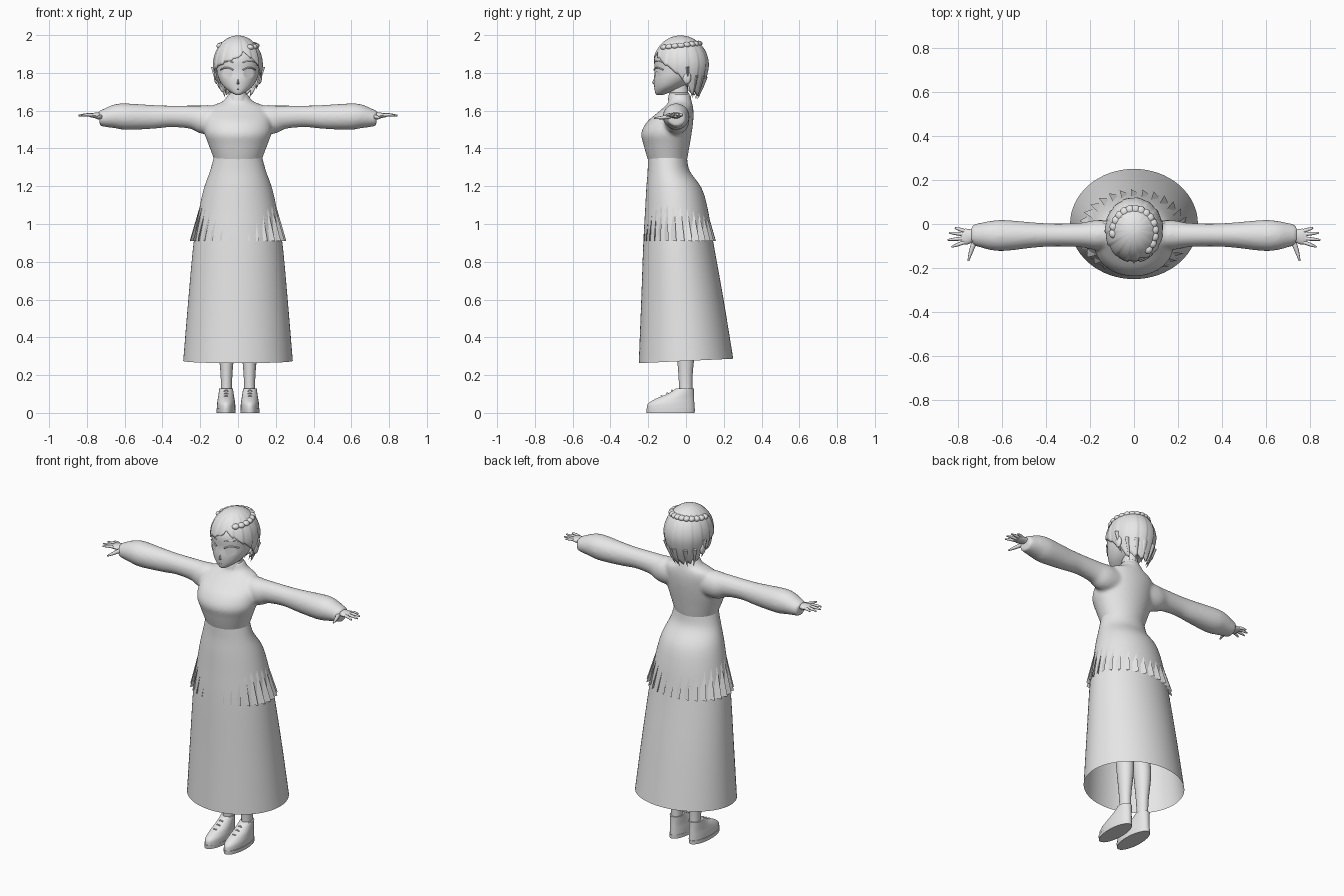
import bpy, bmesh, math
from mathutils import Vector

cube = bpy.data.objects.get("Cube")
if cube:
    bpy.data.objects.remove(cube, do_unlink=True)

grey = bpy.data.materials.new("plain grey")
grey.use_nodes = True
COLOR = (0.8, 0.8, 0.8, 1)
grey.diffuse_color = COLOR
grey.node_tree.nodes["Principled BSDF"].inputs["Base Color"].default_value = COLOR


def finish(name, bm, smooth=True):
    bmesh.ops.recalc_face_normals(bm, faces=bm.faces)
    me = bpy.data.meshes.new(name)
    bm.to_mesh(me)
    bm.free()
    me.materials.append(grey)
    ob = bpy.data.objects.new(name, me)
    bpy.context.collection.objects.link(ob)
    if smooth:
        bpy.ops.object.select_all(action='DESELECT')
        ob.select_set(True)
        bpy.context.view_layer.objects.active = ob
        bpy.ops.object.shade_smooth_by_angle(angle=math.radians(50))
    return ob


def spline(rows, n):
    """Catmull-Rom interpolation through rows of numbers."""
    out = []
    for i in range(len(rows) - 1):
        a, b, c, d = (rows[max(0, min(len(rows) - 1, i + k))] for k in (-1, 0, 1, 2))
        for j in range(n):
            t = j / n
            out.append([q + .5 * t * (r - p + t * (2*p - 5*q + 4*r - s + t * (3*(q - r) + s - p)))
                        for p, q, r, s in zip(a, b, c, d)])
    return out + [list(rows[-1])]


def skin(bm, rings, caps=True, wrap=True):
    vs = [[bm.verts.new(p) for p in r] for r in rings]
    n = len(vs[0])
    for a, b in zip(vs, vs[1:]):
        for i in range(n if wrap else n - 1):
            j = (i + 1) % n
            bm.faces.new((a[i], a[j], b[j], b[i]))
    if caps:
        bm.faces.new(vs[0])
        bm.faces.new(vs[-1])


def loft(name, rows, x=0, sides=40, n=5, caps=True, tilt=0):
    """Stack of ellipses: height, half width, front y, back y."""
    rings = []
    for z, w, f, b in spline(rows, n):
        ring = []
        for i in range(sides):
            a = math.tau * i / sides
            y = (f + b) / 2 + (b - f) / 2 * math.sin(a)
            ring.append((x + w * math.cos(a), y, z + tilt * y * max(0, 1 - z)))
        rings.append(ring)
    bm = bmesh.new()
    skin(bm, rings, caps)
    return finish(name, bm)


def tube(name, rows, sides=12, n=4):
    """Swept ellipse: x, y, z, side radius, upright radius."""
    pts = spline(rows, n)
    rings = []
    for i, p in enumerate(pts):
        d = Vector(pts[min(i + 1, len(pts) - 1)][:3]) - Vector(pts[max(i - 1, 0)][:3])
        d.normalize()
        u = d.cross(Vector((0, 1, 0)) if abs(d.z) > .9 else Vector((0, 0, 1))).normalized()
        v = u.cross(d)
        rings.append([Vector(p[:3]) + u * p[3] * math.cos(math.tau * k / sides)
                      + v * p[4] * math.sin(math.tau * k / sides) for k in range(sides)])
    bm = bmesh.new()
    skin(bm, rings)
    return finish(name, bm)


def ball(name, loc, size):
    bm = bmesh.new()
    bmesh.ops.create_uvsphere(bm, u_segments=16, v_segments=10, radius=1)
    for v in bm.verts:
        v.co = Vector(loc) + Vector(c * s for c, s in zip(v.co, size))
    return finish(name, bm)


# long skirt, open at the hem
loft("skirt", [(.275, .29, -.25, .25), (.6, .263, -.237, .198), (.9, .235, -.226, .145),
               (1.08, .205, -.216, .115), (1.19, .18, -.21, .082), (1.28, .148, -.203, .02),
               (1.35, .129, -.202, .005)], sides=64, caps=False, tilt=.065)

# bodice and puffed sleeves, blended into one surface
bodice = loft("bodice", [(1.31, .118, -.19, 0), (1.35, .13, -.205, .008), (1.42, .156, -.225, .02),
                         (1.48, .177, -.237, .03), (1.54, .178, -.207, .038), (1.59, .17, -.15, .04),
                         (1.625, .14, -.11, .036), (1.65, .08, -.092, .03), (1.69, .05, -.088, .02)])
parts = [bodice]
for s in (-1, 1):
    parts.append(tube("sleeve", [(s * x, y, z, ry, rz) for x, y, z, ry, rz in (
        (.06, -.045, 1.555, .06, .07), (.17, -.05, 1.552, .068, .078), (.24, -.05, 1.565, .056, .063),
        (.35, -.05, 1.57, .052, .057), (.45, -.05, 1.567, .057, .063), (.58, -.052, 1.568, .07, .07),
        (.64, -.052, 1.57, .068, .066), (.70, -.05, 1.562, .055, .05), (.735, -.05, 1.558, .046, .04))], 24))
bpy.ops.object.select_all(action='DESELECT')
for p in parts:
    p.select_set(True)
bpy.context.view_layer.objects.active = bodice
bpy.ops.object.join()
remesh = bodice.modifiers.new("blend", 'REMESH')
remesh.mode = 'VOXEL'
remesh.voxel_size = .009
remesh.use_smooth_shade = True
relax = bodice.modifiers.new("relax", 'SMOOTH')
relax.factor = .5
relax.iterations = 7

# pleated overskirt that pokes through the skirt as narrow fins
bm = bmesh.new()
PLEATS = 30
rings = []
for t in (0, .5, 1):
    ring = []
    for i in range(PLEATS * 2):
        a = math.tau * (i // 2 + (.12 if i % 2 else .75)) / PLEATS
        out = (.014 if i % 2 == 0 else -.022) * t - .006 * (1 - t)
        out += .008 * t * abs(math.cos(a)) - .012 * max(0, -math.sin(a)) ** 4
        w, d = .186 + .048 * t + out, .15 + .034 * t + out
        ring.append((w * math.cos(a), -.06 + .02 * t + d * math.sin(a), 1.17 - .26 * t))
    rings.append(ring)
skin(bm, rings, caps=False)
finish("pleated_overskirt", bm, smooth=False)

# neck, collar and head
loft("neck", [(1.64, .05, -.09, .02), (1.69, .042, -.085, .012), (1.77, .042, -.08, .012)], sides=24)
loft("collar", [(1.655, .056, -.096, .026), (1.69, .047, -.09, .017), (1.695, .044, -.087, .014)], sides=24)
loft("head", [(1.684, .012, -.155, -.12), (1.695, .035, -.163, -.09), (1.725, .074, -.168, -.02),
              (1.765, .1, -.17, .04), (1.81, .112, -.166, .066), (1.88, .116, -.166, .08),
              (1.94, .09, -.13, .06), (1.965, .04, -.09, .02)], sides=48)


def face_y(x, z):
    return -.05 - .119 * math.sqrt(max(0, 1 - (x / .113) ** 2))


# facial features
bm = bmesh.new()
tip = bm.verts.new((0, -.181, 1.748))
base = [bm.verts.new(p) for p in ((-.011, -.163, 1.742), (0, -.165, 1.735), (.011, -.163, 1.742), (0, -.16, 1.79))]
for i in range(4):
    bm.faces.new((tip, base[i], base[(i + 1) % 4]))
finish("nose", bm)
tube("mouth", [(x, -.167 + abs(x) * .3, 1.715 + abs(x) * .1, .002, .002) for x in (-.016, 0, .016)], 8)
for s in (-1, 1):
    side = "left" if s > 0 else "right"
    for label, r, lift in (("eye", .027, .002), ("pupil", .014, .005)):
        bm = bmesh.new()
        ring = []
        for k in range(20):
            a = math.tau * k / 20
            x, z = .056 + r * math.cos(a), 1.797 + r * math.sin(a)
            ring.append(bm.verts.new((s * x, face_y(x, z) - lift, z)))
        bm.faces.new(ring)
        finish(side + "_" + label, bm)
    for label, z0, rise, r in (("lashes", 1.812, .016, .004), ("eyebrow", 1.852, .012, .0025)):
        tube(side + "_" + label, [(s * x, face_y(x, z0) - .003, z0 + rise * math.sin(math.pi * (x - .02) / .08),
                                   r, r) for x in (.026, .045, .065, .08, .092)], 8)
    ball(side + "_ear", (s * .114, .005, 1.775), (.013, .022, .034))

# hair cap: the hem height follows the angle around the head, 0 being the front
HEM = [(-180, 1.7), (-120, 1.71), (-98, 1.77), (-72, 1.825), (0, 1.885), (15, 1.915),
       (55, 1.85), (98, 1.77), (120, 1.71), (180, 1.7)]


def hem(deg):
    for (a, p), (b, q) in zip(HEM, HEM[1:]):
        if a <= deg <= b:
            return p + (q - p) * (deg - a) / (b - a)


def hair_point(deg, phi, lift=0):
    r = math.sin(phi) if phi < math.pi / 2 else 1 - .32 * (phi - math.pi / 2) ** 1.5
    z = 1.84 + .158 * (math.cos(phi) if phi < math.pi / 2 else math.pi / 2 - phi)
    a = math.radians(deg)
    return ((.134 * r + lift) * math.sin(a), -.028 - (.15 * r + lift) * math.cos(a), z)


def hair_end(deg, drop=0):
    h = (hem(deg) - drop - 1.84) / .158
    return math.acos(h) if h > 0 else math.pi / 2 - h


rings = []
ANGLES = range(-180, 180, 3)
for row in range(1, 19):
    ring = []
    for k, deg in enumerate(ANGLES):
        saw = (k % 8) / 8
        drop = .03 * saw if abs(deg) > 85 else .008 * saw
        t = row / 18
        ring.append(hair_point(deg, hair_end(deg, drop) * t, -.006 * t * (1 - saw)))
    rings.append(ring)
bm = bmesh.new()
skin(bm, rings, caps=False)
bmesh.ops.holes_fill(bm, edges=[e for e in bm.edges if e.is_boundary and e.verts[0].co.z > 1.97])
hair = finish("hair_cap", bm)
shell = hair.modifiers.new("thickness", 'SOLIDIFY')
shell.thickness = .01

# loose pointed locks and a braid around the crown
for deg in (-152, -128, -104, 104, 128, 152, 176):
    end = hair_end(deg)
    tube("hair_lock", [(*hair_point(deg + 4 * t, end - .5 + .75 * t, -.004), .016 * (1 - t) + .001,
                        .007 * (1 - t) + .001) for t in (0, .35, .7, 1)], 8)
for i in range(15):
    deg = 40 + 17 * i
    ball("braid_knot", hair_point(deg, .85 + .1 * math.cos(math.radians(deg)), -.008), (.021, .021, .015))

# hands, legs and shoes
FINGERS = [("index", -.083, .828, -.104), ("middle", -.065, .845, -.072),
           ("ring", -.047, .838, -.04), ("little", -.031, .812, -.018)]
for s in (-1, 1):
    side = "left_" if s > 0 else "right_"
    tube(side + "hand", [(s * x, y, 1.575, ry, rz) for x, y, ry, rz in (
        (.69, -.05, .024, .02), (.73, -.052, .027, .017), (.76, -.057, .036, .014), (.785, -.057, .03, .009))], 16)
    for label, y0, x1, y1 in FINGERS:
        tube(side + label + "_finger", [(s * .77, y0, 1.577, .009, .009),
             (s * (.77 + x1) / 2, (y0 + y1) / 2, 1.578, .008, .008), (s * x1, y1, 1.574, .004, .004)], 8)
    tube(side + "thumb", [(s * .72, -.07, 1.57, .013, .012), (s * .738, -.12, 1.564, .01, .01),
                          (s * .752, -.168, 1.56, .004, .004)], 8)
    loft(side + "leg", [(.08, .03, -.035, .035), (.2, .031, -.04, .035), (.38, .046, -.055, .05),
                        (.55, .048, -.07, .03), (.8, .06, -.11, .03), (1.05, .062, -.13, .03)], s * .061, 20)
    loft(side + "shoe_sole", [(0, .05, -.208, .046), (.022, .051, -.21, .047)], s * .064, 32, 1)
    loft(side + "shoe", [(.022, .049, -.207, .045), (.05, .048, -.2, .044), (.075, .044, -.16, .043),
                         (.1, .04, -.1, .042), (.13, .036, -.052, .042)], s * .063, 32)
    for y, z in ((-.13, .09), (-.1, .105), (-.075, .12)):
        tube(side + "shoe_lace", [(s * .063 + x, y + abs(x) * .6, z - abs(x) * .7, .004, .004)
                                  for x in (-.034, -.017, 0, .017, .034)], 8)
